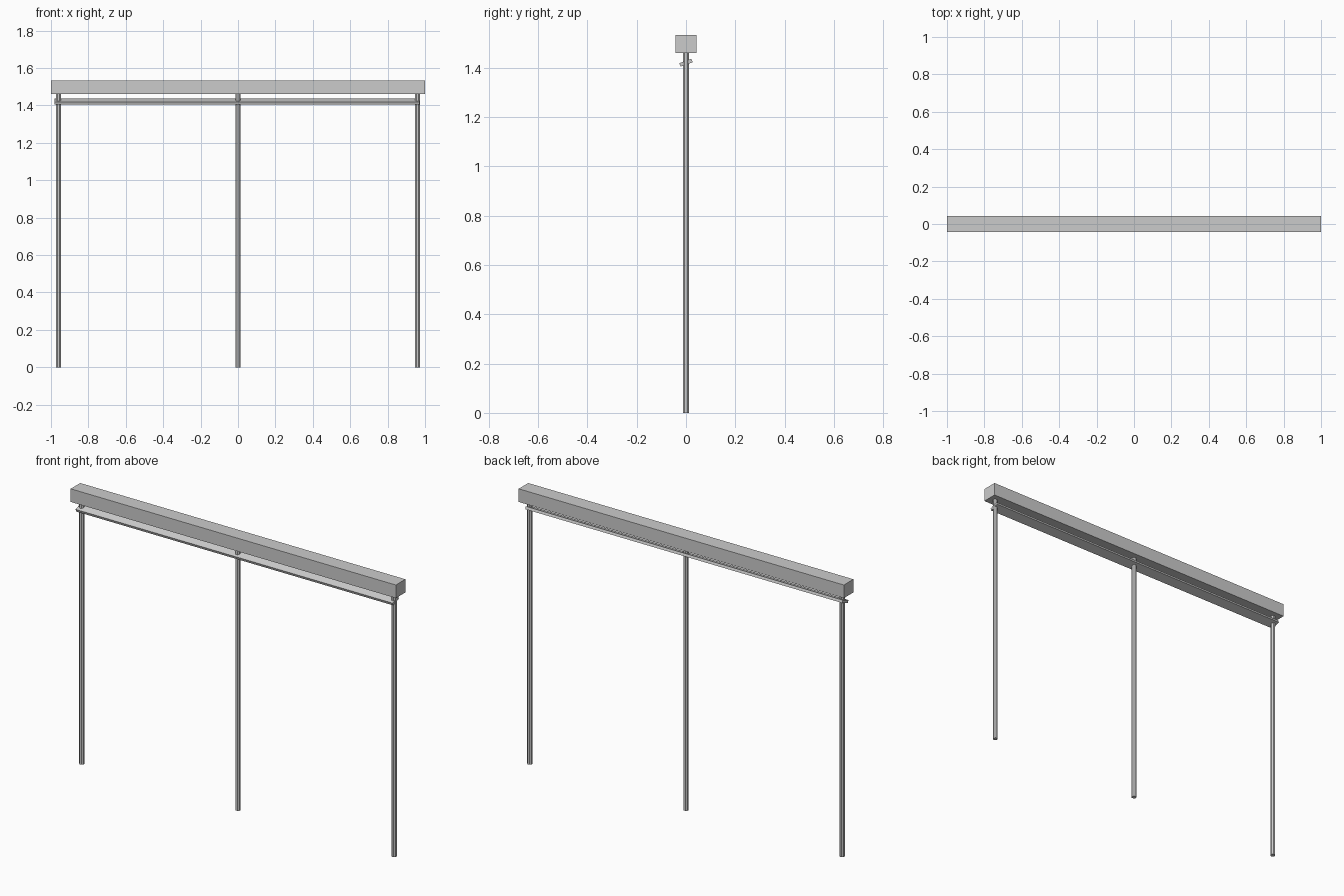
import bpy
from math import radians, pi

if "Cube" in bpy.data.objects:
    bpy.data.objects.remove(bpy.data.objects["Cube"])


def box(name, size, loc, tilt=0.0):
    bpy.ops.mesh.primitive_cube_add(size=1, location=loc, rotation=(tilt, 0, 0))
    ob = bpy.context.object
    ob.name = name
    ob.scale = size
    bpy.ops.object.transform_apply(location=False, rotation=False, scale=True)
    return ob


# Top beam
box("top_beam", (2.0, 0.084, 0.073), (0, 0, 1.4965))

# Thin slat under the beam, front edge tipped down
box("tilted_slat", (1.95, 0.052, 0.015), (-0.005, 0, 1.42), radians(20))

# Three slim posts
for name, x in (("left_post", -0.96), ("middle_post", 0.0), ("right_post", 0.96)):
    bpy.ops.mesh.primitive_cylinder_add(vertices=8, radius=0.0138, depth=1.465,
                                        location=(x, 0, 0.7325), rotation=(0, 0, pi / 8))
    bpy.context.object.name = name
